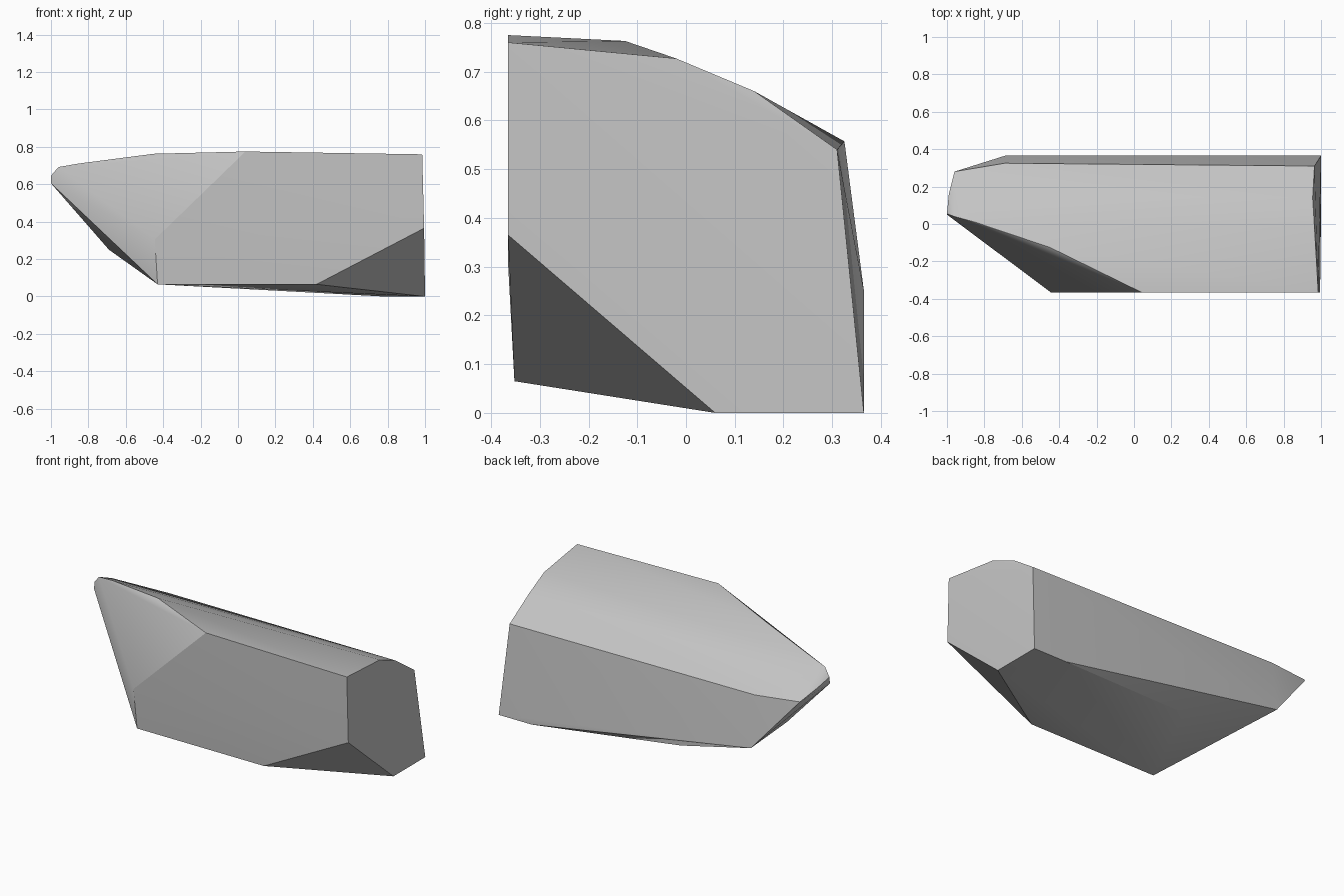
import bpy
import bmesh
import math

# Remove the default cube only
default_cube = bpy.data.objects.get("Cube")
if default_cube is not None:
    bpy.data.objects.remove(default_cube, do_unlink=True)


def make_material(name, colour):
    material = bpy.data.materials.new(name)
    material.use_nodes = True
    material.diffuse_color = colour
    shader = material.node_tree.nodes["Principled BSDF"]
    shader.inputs["Base Color"].default_value = colour
    return material


def make_hull(name, outlines, material):
    """Wrap the corner outlines in one convex, chiselled solid."""
    bm = bmesh.new()
    for outline in outlines:
        for corner in outline:
            bm.verts.new(corner)
    result = bmesh.ops.convex_hull(bm, input=bm.verts[:])
    unused = set(result["geom_interior"]) | set(result["geom_unused"])
    loose = [item for item in unused if isinstance(item, bmesh.types.BMVert)]
    bmesh.ops.delete(bm, geom=loose, context="VERTS")
    # Merge the nearly flat triangles into whole facets
    bmesh.ops.dissolve_limit(bm, angle_limit=math.radians(1.5),
                             verts=bm.verts[:], edges=bm.edges[:])
    bmesh.ops.recalc_face_normals(bm, faces=bm.faces[:])
    mesh = bpy.data.meshes.new(name)
    bm.to_mesh(mesh)
    bm.free()
    mesh.materials.append(material)
    obj = bpy.data.objects.new(name, mesh)
    bpy.context.collection.objects.link(obj)
    return obj


# Broad broken end on the +x side
broken_end = [
    (0.985, -0.365, 0.76), (0.965, -0.02, 0.727), (0.955, 0.14, 0.66),
    (0.965, 0.31, 0.54), (1, 0.365, 0), (1, 0.06, 0), (0.995, -0.365, 0.365),
]

# Flat front facet
front_facet = [
    (0.04, -0.365, 0.775), (-0.445, -0.365, 0.305),
    (-0.43, -0.352, 0.065), (0.42, -0.352, 0.065),
]

# Back facet and the slightly bulged underside
back_and_base = [
    (0.78, 0.365, 0), (-0.69, 0.365, 0.25),
    (-0.69, 0.325, 0.557), (-0.14, 0.25, 0.075),
]

# Rounded ridge running down to the narrow tip
ridge_and_tip = [
    (-0.45, -0.125, 0.763), (-0.85, 0.01, 0.711), (-0.96, 0.04, 0.692),
    (-1, 0.055, 0.645), (-1, 0.05, 0.605), (-0.99, 0.16, 0.615),
    (-0.95, 0.15, 0.645), (-0.96, 0.28, 0.57),
]

stone_grey = make_material("stone_grey", (0.55, 0.55, 0.55, 1))
rock = make_hull("rock_shard",
                 [broken_end, front_facet, back_and_base, ridge_and_tip],
                 stone_grey)

# Soft ridge shading with crisp facet edges
bpy.ops.object.select_all(action="DESELECT")
rock.select_set(True)
bpy.context.view_layer.objects.active = rock
bpy.ops.object.shade_smooth_by_angle(angle=math.radians(30))
